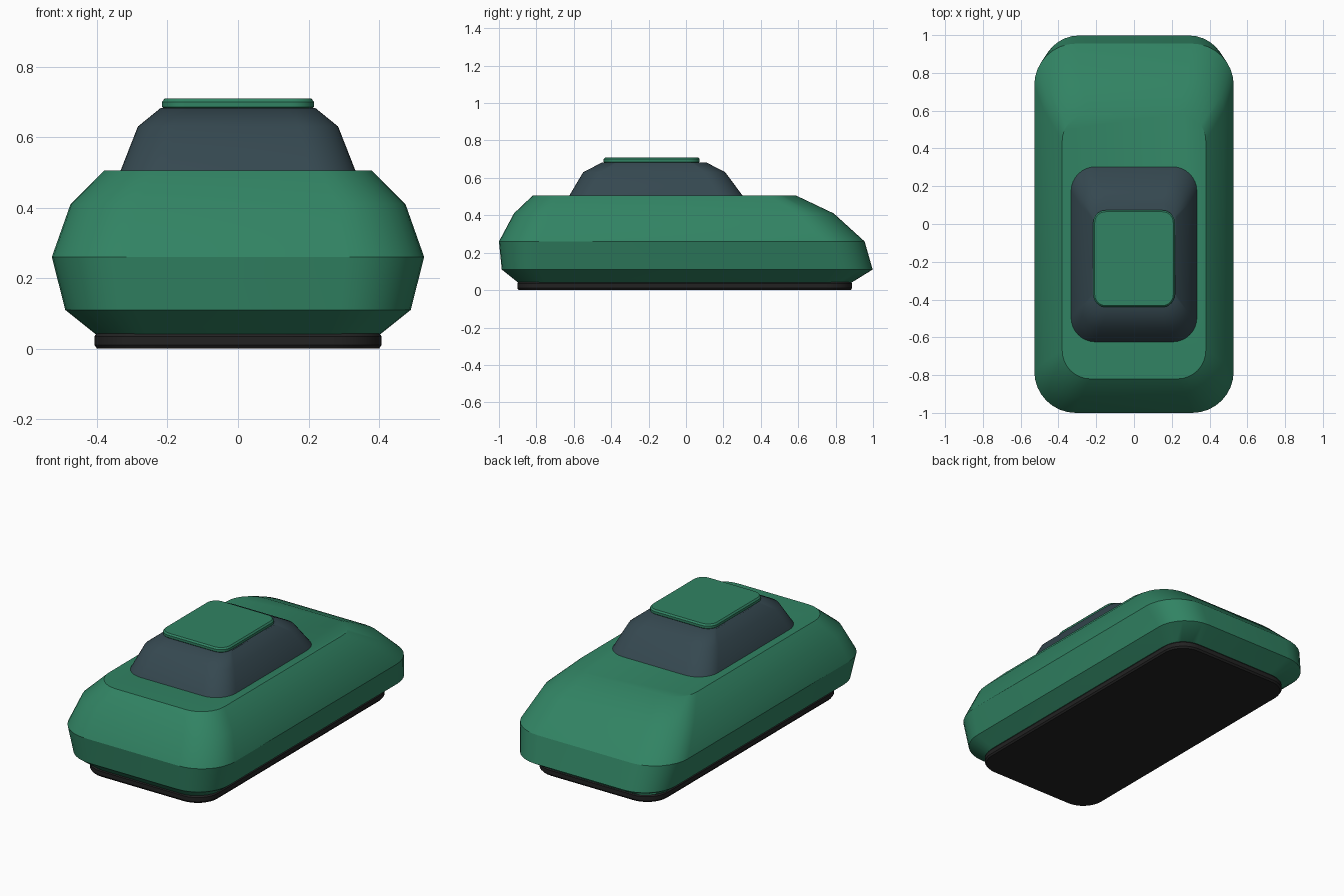
import bpy, bmesh, math

cube = bpy.data.objects.get("Cube")
if cube:
    bpy.data.objects.remove(cube, do_unlink=True)


def material(name, srgb):
    col = [((c / 255 + 0.055) / 1.055) ** 2.4 for c in srgb] + [1.0]
    mat = bpy.data.materials.new(name)
    mat.use_nodes = True
    mat.diffuse_color = col
    mat.node_tree.nodes["Principled BSDF"].inputs["Base Color"].default_value = col
    return mat


def rounded_rect(hx, y0, y1, r, steps=8):
    """Outline of a rounded rectangle, counter-clockwise from the +x +y corner."""
    centres = [(hx - r, y1 - r), (r - hx, y1 - r), (r - hx, y0 + r), (hx - r, y0 + r)]
    pts = []
    for i, (cx, cy) in enumerate(centres):
        for k in range(steps + 1):
            a = math.pi / 2 * (i + k / steps)
            pts.append((cx + r * math.cos(a), cy + r * math.sin(a)))
    return pts


def loft(name, sections, mat, sharp=30):
    """Skin a stack of rounded rectangles: (z, half width, front y, back y, corner radius)."""
    bm = bmesh.new()
    rings = [[bm.verts.new((x, y, z)) for x, y in rounded_rect(hx, y0, y1, r)]
             for z, hx, y0, y1, r in sections]
    n = len(rings[0])
    for low, high in zip(rings, rings[1:]):
        for i in range(n):
            j = (i + 1) % n
            bm.faces.new((low[i], low[j], high[j], high[i]))
    bm.faces.new(rings[0][::-1])
    bm.faces.new(rings[-1])
    mesh = bpy.data.meshes.new(name)
    bm.to_mesh(mesh)
    bm.free()
    obj = bpy.data.objects.new(name, mesh)
    bpy.context.collection.objects.link(obj)
    mesh.materials.append(mat)
    bpy.ops.object.select_all(action='DESELECT')
    obj.select_set(True)
    bpy.context.view_layer.objects.active = obj
    bpy.ops.object.shade_smooth_by_angle(angle=math.radians(sharp))
    return obj


green = material("green paint", (49, 131, 99))
glass = material("dark slate glass", (53, 72, 80))
black = material("black rubber", (34, 34, 34))

# Flat base skirt
loft("base_skirt", [
    (0.0, 0.40, -0.895, 0.88, 0.13),
    (0.01, 0.407, -0.902, 0.888, 0.135),
    (0.035, 0.407, -0.902, 0.888, 0.135),
    (0.045, 0.40, -0.895, 0.88, 0.13),
], black)

# Body shell with a steep front and a long sloping back
loft("body", [
    (0.042, 0.405, -0.90, 0.888, 0.15),
    (0.11, 0.49, -0.985, 0.998, 0.20),
    (0.26, 0.528, -1.0, 0.955, 0.22),
    (0.41, 0.475, -0.92, 0.79, 0.19),
    (0.505, 0.38, -0.82, 0.59, 0.15),
], green)

# Cabin
loft("cabin", [
    (0.495, 0.337, -0.63, 0.31, 0.13),
    (0.63, 0.284, -0.55, 0.21, 0.11),
    (0.682, 0.22, -0.45, 0.11, 0.08),
], glass, 35)

# Roof panel
loft("roof_panel", [
    (0.678, 0.208, -0.432, 0.065, 0.058),
    (0.686, 0.216, -0.44, 0.073, 0.066),
    (0.70, 0.216, -0.44, 0.073, 0.066),
    (0.709, 0.208, -0.432, 0.065, 0.058),
], green)
